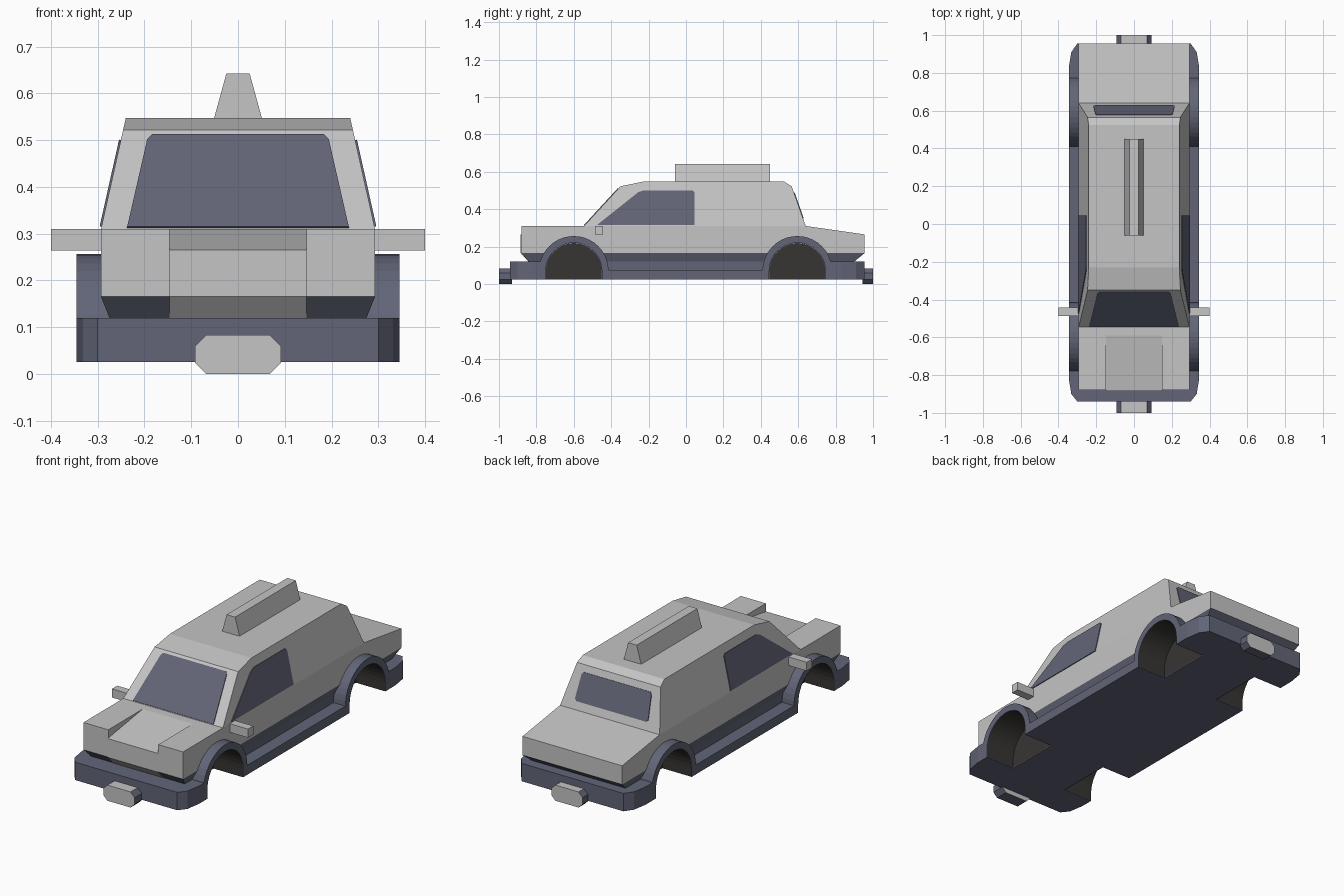
import bpy, bmesh, math
from mathutils import Vector

if "Cube" in bpy.data.objects:
    bpy.data.objects.remove(bpy.data.objects["Cube"])


def material(name, rgb):
    m = bpy.data.materials.new(name)
    m.diffuse_color = (*rgb, 1)
    m.use_nodes = True
    m.node_tree.nodes["Principled BSDF"].inputs["Base Color"].default_value = m.diffuse_color
    return m


GREY = material("light_grey", (0.56, 0.555, 0.56))
BLUE = material("slate_blue", (0.122, 0.130, 0.185))
BLACK = material("dark_well", (0.038, 0.036, 0.033))


def loft(name, rings, mat):
    """Solid through matching rings of 3D points, capped at both ends."""
    bm = bmesh.new()
    vs = [[bm.verts.new(p) for p in r] for r in rings]
    n = len(rings[0])
    for a, b in zip(vs, vs[1:]):
        for i in range(n):
            j = (i + 1) % n
            bm.faces.new((a[i], a[j], b[j], b[i]))
    bm.faces.new(vs[0][::-1])
    bm.faces.new(vs[-1])
    bmesh.ops.recalc_face_normals(bm, faces=bm.faces)
    me = bpy.data.meshes.new(name)
    bm.to_mesh(me)
    bm.free()
    me.materials.append(mat)
    ob = bpy.data.objects.new(name, me)
    bpy.context.collection.objects.link(ob)
    return ob


def prism_x(name, yz, x0, x1, mat):
    return loft(name, [[(x, y, z) for y, z in yz] for x in (x0, x1)], mat)


def prism_y(name, xz, y0, y1, mat):
    return loft(name, [[(x, y, z) for x, z in xz] for y in (y0, y1)], mat)


def prism_z(name, xy, z0, z1, mat):
    return loft(name, [[(x, y, z) for x, y in xy] for z in (z0, z1)], mat)


def rect(x, y0, y1, z):
    return [(-x, y0, z), (x, y0, z), (x, y1, z), (-x, y1, z)]


def arch(cy, r, base, n=20):
    """Half-round outline in (y, z) with straight legs down to base."""
    pts = [(cy + r * math.cos(math.pi * i / n), 0.07 + r * math.sin(math.pi * i / n))
           for i in range(n + 1)]
    return pts + [(cy - r, base), (cy + r, base)]


def plate(name, pts, normal, mat):
    n = Vector(normal).normalized() * 0.004
    return loft(name, [[Vector(p) - n for p in pts], [Vector(p) + n for p in pts]], mat)


def mirrored(half):
    """Close an outline from its +x half."""
    return half + [(-x, v) for x, v in reversed(half)]


cut = []   # parts that the wheel wells cut into

# Chassis floor and the two bumpers
front = [(0.30, -0.94), (0.332, -0.90), (0.345, -0.82)]
rear = [(0.345, 0.83), (0.332, 0.91), (0.30, 0.955)]
cut.append(prism_z("chassis_floor", mirrored(front + rear), 0.025, 0.075, BLUE))
cut.append(prism_z("front_bumper", mirrored(front + [(0.345, -0.76)]), 0.025, 0.12, BLUE))
cut.append(prism_z("rear_bumper", mirrored([(0.345, 0.76)] + rear), 0.025, 0.12, BLUE))

# Tapered dark skirt under the body
cut.append(loft("body_skirt", [rect(0.275, -0.84, 0.90, 0.06), rect(0.275, -0.84, 0.90, 0.12),
                               rect(0.293, -0.88, 0.955, 0.165)], BLUE))

# Lower body with boot
cut.append(prism_x("lower_body", [(-0.545, 0.165), (0.955, 0.165), (0.955, 0.265),
                                  (0.64, 0.31), (-0.545, 0.31)], -0.293, 0.293, GREY))

# Sloping bonnet and nose between the front wings
prism_x("bonnet", [(-0.843, 0.12), (-0.884, 0.165), (-0.884, 0.265), (-0.59, 0.31),
                   (-0.53, 0.31), (-0.53, 0.12)], -0.147, 0.147, GREY)

# Cabin
loft("cabin", [rect(0.293, -0.545, 0.64, 0.31), rect(0.2456, -0.35, 0.565, 0.522),
               rect(0.24, -0.23, 0.525, 0.547)], GREY)

# Windscreen and rear window
ws = mirrored([(0.237, 0.312), (0.194, 0.50), (0.184, 0.51)])
plate("windscreen", [(x, -0.545 + (z - 0.31) * 0.92, z) for x, z in ws], (0, -1, 0.92), BLUE)
rw = mirrored([(0.205, 0.35), (0.215, 0.36), (0.205, 0.478), (0.195, 0.488)])
plate("rear_window", [(x, 0.64 - (z - 0.31) * 0.354, z) for x, z in rw], (0, 1, 0.354), BLUE)

# Roof box
prism_y("roof_box", mirrored([(0.053, 0.54), (0.025, 0.642)]), -0.06, 0.45, GREY)

# Number plate blocks: light face and top, dark ends and underside
octagon = mirrored([(0.068, 0.0), (0.092, 0.024), (0.092, 0.059), (0.068, 0.083)])
for name, y0, y1 in (("front_plate", -1.0, -0.93), ("rear_plate", 0.945, 1.0)):
    ob = prism_y(name, octagon, y0, y1, GREY)
    ob.data.materials.append(BLUE)
    for p in ob.data.polygons:
        if abs(p.normal.x) > 0.3 or p.normal.z < -0.3:
            p.material_index = 1

cutters = []
for s, side in ((-1, "left"), (1, "right")):
    # Raised front wings
    cut.append(prism_x(side + "_front_wing", [(-0.88, 0.165), (-0.545, 0.165), (-0.545, 0.31),
                                              (-0.88, 0.31)], s * 0.147, s * 0.293, GREY))
    # Side windows
    sw = [(-0.475, 0.315), (-0.255, 0.49), (-0.225, 0.50), (0.035, 0.50),
          (0.045, 0.49), (0.045, 0.315)]
    plate(side + "_window", [(s * (0.293 - (z - 0.31) * 0.2236), y, z) for y, z in sw],
          (s, 0, 0.2236), BLUE)
    # Door mirrors
    prism_x(side + "_mirror", [(-0.487, 0.264), (-0.443, 0.264), (-0.443, 0.31),
                               (-0.487, 0.31)], s * 0.28, s * 0.40, GREY)
    for cy, end in ((-0.6, "front"), (0.595, "rear")):
        # Wheel arches, their cutters and dark liners
        name = f"{side}_{end}"
        cut.append(prism_x(name + "_arch", arch(cy, 0.186, 0.025), s * 0.18, s * 0.345, BLUE))
        cutters.append(prism_x(name + "_cutter", arch(cy, 0.15, -0.1), s * 0.17, s * 0.5, BLACK))
        liner = prism_x(name + "_wheel_well", arch(cy, 0.1485, 0.026), s * 0.173, s * 0.344, BLACK)
        bm = bmesh.new()
        bm.from_mesh(liner.data)
        bm.normal_update()
        openings = [f for f in bm.faces if f.normal.x * s > 0.9 or f.normal.z < -0.9]
        bmesh.ops.delete(bm, geom=openings, context='FACES')
        bmesh.ops.reverse_faces(bm, faces=bm.faces)
        bm.to_mesh(liner.data)
        bm.free()

# Cut the wheel wells, then drop the cutters
for ob in cut:
    for c in cutters:
        m = ob.modifiers.new("well", 'BOOLEAN')
        m.operation = 'DIFFERENCE'
        m.solver = 'EXACT'
        m.object = c
dg = bpy.context.evaluated_depsgraph_get()
dg.update()
done = [(ob, bpy.data.meshes.new_from_object(ob.evaluated_get(dg))) for ob in cut]
for ob, me in done:
    ob.modifiers.clear()
    ob.data = me
    # keep each cut part in its own single colour
    for p in me.polygons:
        p.material_index = 0
for c in cutters:
    bpy.data.objects.remove(c)
